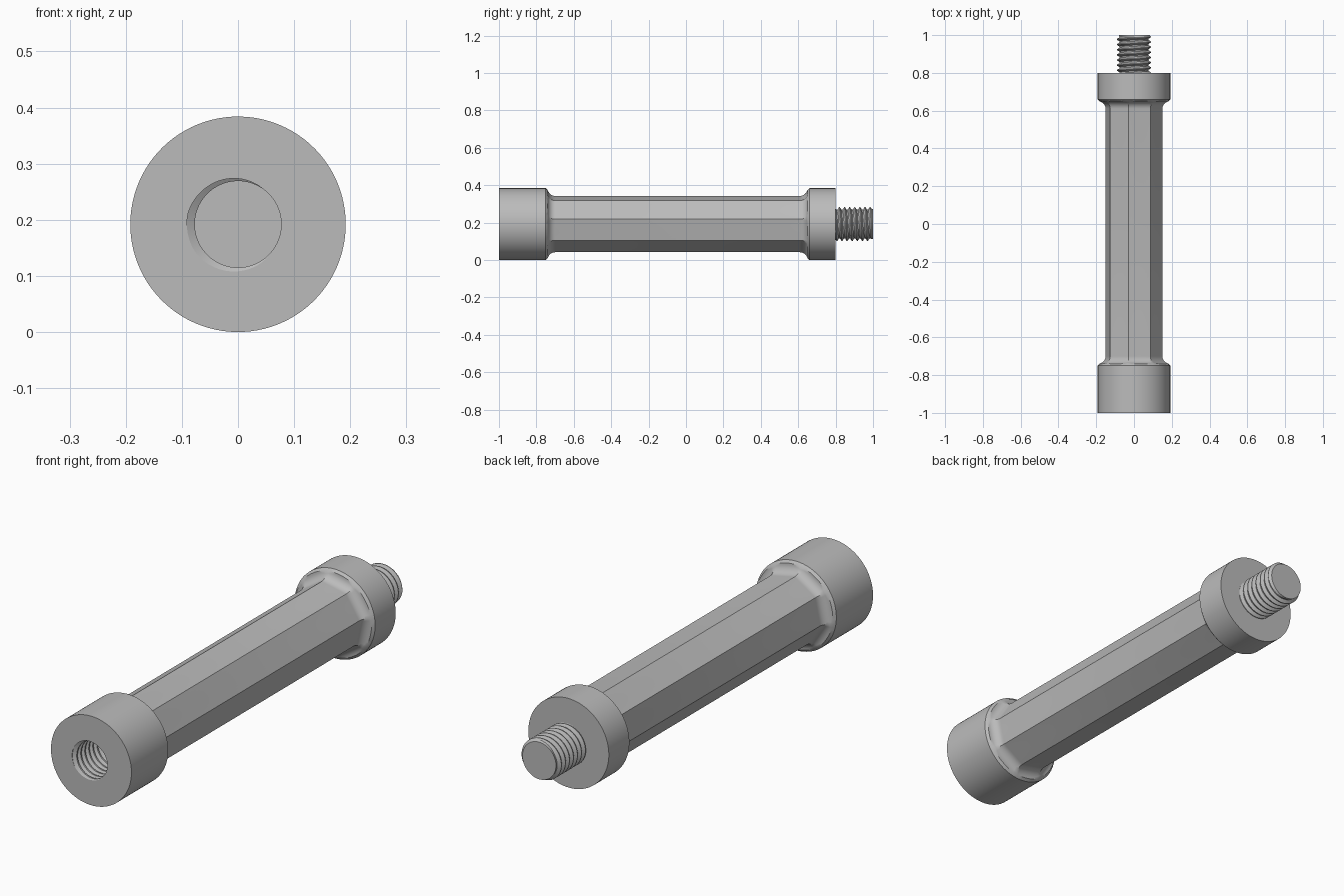
import bpy, bmesh, math

if "Cube" in bpy.data.objects:
    bpy.data.objects.remove(bpy.data.objects["Cube"], do_unlink=True)

# Main sizes
COLLAR = 0.192            # collar radius, also the height of the axis
FLAT = 0.1414             # distance from the axis to the octagon sides
MAJOR, MINOR, PITCH = 0.091, 0.077, 0.0273
FRONT, FRONT_EDGE, REAR_EDGE, REAR, TIP = -1.0, -0.75, 0.66, 0.8, 1.0
SOCKET_END = -0.78
SEGMENTS = 96
TURN = 2 * math.pi
START = math.radians(10.5)  # first corner of the octagon

steel = bpy.data.materials.new("grey steel")
steel.use_nodes = True
steel.diffuse_color = (0.5, 0.5, 0.5, 1)
steel.node_tree.nodes["Principled BSDF"].inputs["Base Color"].default_value = (0.5, 0.5, 0.5, 1)


def sweep(name, column):
    """Build a surface around the y axis; column(theta) lists (radius, y)."""
    bm = bmesh.new()
    rows = []
    for i in range(SEGMENTS + 1):
        a = START + TURN * i / SEGMENTS
        rows.append([bm.verts.new((r * math.cos(a), y, COLLAR + r * math.sin(a)))
                     for r, y in column(a)])
    for left, right in zip(rows, rows[1:]):
        for j in range(len(left) - 1):
            bm.faces.new((left[j], left[j + 1], right[j + 1], right[j]))
    bmesh.ops.remove_doubles(bm, verts=bm.verts, dist=1e-5)
    mesh = bpy.data.meshes.new(name)
    bm.to_mesh(mesh)
    bm.free()
    mesh.materials.append(steel)
    obj = bpy.data.objects.new(name, mesh)
    bpy.context.collection.objects.link(obj)
    bpy.ops.object.select_all(action='DESELECT')
    obj.select_set(True)
    bpy.context.view_layer.objects.active = obj
    bpy.ops.object.shade_smooth_by_angle(angle=math.radians(30))
    return obj


def thread(theta, low, high, base):
    """Right-handed V thread, cut off squarely at both ends."""
    points = []
    turns = int((high - low) / PITCH)
    for k in range(-1, turns + 4):
        for f in (-1 / 16, 1 / 16, 3 / 8, 5 / 8):
            y = base + PITCH * (k + f - theta / TURN)
            y = min(max(y, low), high)
            u = (y - base) / PITCH + theta / TURN
            d = abs((u + 0.5) % 1 - 0.5)
            slope = min(max((d - 1 / 16) * 16 / 5, 0), 1)
            points.append((MAJOR - (MAJOR - MINOR) * slope, y))
    return points


def flare(theta, rho=0.04, length=0.05, steps=8):
    """Hollow fillet on the octagon, trimmed by the collar's chamfer."""
    side = TURN / 8
    corner = math.cos((theta - START) % side - side / 2)

    def at(phi):
        return (FLAT + rho * (1 - math.cos(phi))) / corner, rho * math.sin(phi)

    low, high = 0, math.pi / 2
    for _ in range(30):
        mid = (low + high) / 2
        r, d = at(mid)
        if r < COLLAR - length + d:
            low = mid
        else:
            high = mid
    return [at(low * k / steps) for k in range(steps + 1)] + [(COLLAR, length)]


# Front collar with its threaded socket
def front_column(theta):
    hole = thread(theta, FRONT, SOCKET_END, FRONT + PITCH * 190 / 360)
    return [(0, SOCKET_END)] + hole[::-1] + [(COLLAR, FRONT), (COLLAR, FRONT_EDGE)]


# Octagonal shaft flaring into both collars
def shaft_column(theta):
    end = flare(theta)
    return ([(r, FRONT_EDGE + 0.05 - d) for r, d in end[::-1]]
            + [(r, REAR_EDGE - 0.05 + d) for r, d in end])


# Rear collar, open under the stud
def rear_column(theta):
    return [(COLLAR, REAR_EDGE), (COLLAR, REAR), thread(theta, REAR, TIP - 0.01, REAR)[0]]


# Threaded stud with a chamfered tip
def stud_column(theta):
    return thread(theta, REAR, TIP - 0.01, REAR) + [(0.08, TIP), (0, TIP)]


sweep("front_collar", front_column)
sweep("octagonal_shaft", shaft_column)
sweep("rear_collar", rear_column)
sweep("threaded_stud", stud_column)
